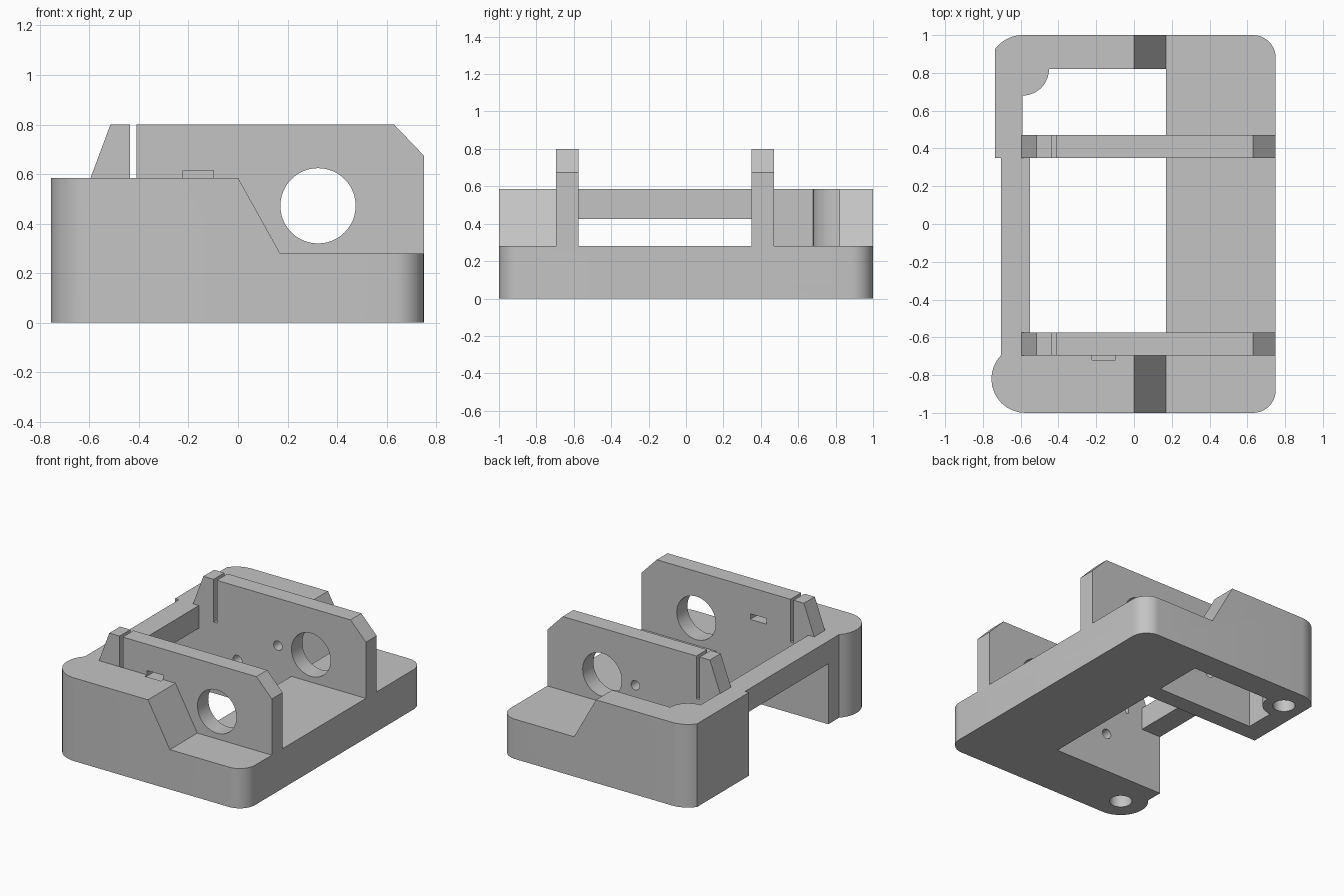
import bpy
from math import sin, cos, radians

cube = bpy.data.objects.get("Cube")
if cube:
    bpy.data.objects.remove(cube, do_unlink=True)

grey = bpy.data.materials.new("plain_grey")
grey.use_nodes = True
colour = (0.55, 0.55, 0.55, 1)
grey.diffuse_color = colour
grey.node_tree.nodes["Principled BSDF"].inputs["Base Color"].default_value = colour


def arc(cx, cy, r, start, end, steps=12):
    angles = [radians(start + (end - start) * i / steps) for i in range(steps + 1)]
    return [(cx + r * cos(a), cy + r * sin(a)) for a in angles]


def prism(name, outline, low, high, axis="z"):
    """Extrude an outline along z (outline in xy) or along y (outline in xz)."""
    def place(p, d):
        return (p[0], p[1], d) if axis == "z" else (p[0], d, p[1])
    n = len(outline)
    verts = [place(p, d) for d in (low, high) for p in outline]
    faces = [tuple(range(n))[::-1], tuple(range(n, 2 * n))]
    faces += [(i, (i + 1) % n, n + (i + 1) % n, n + i) for i in range(n)]
    area = sum(a[0] * b[1] - b[0] * a[1] for a, b in zip(outline, outline[1:] + outline[:1]))
    if (area < 0) != (axis == "y"):
        faces = [f[::-1] for f in faces]
    mesh = bpy.data.meshes.new(name)
    mesh.from_pydata(verts, [], faces)
    mesh.materials.append(grey)
    obj = bpy.data.objects.new(name, mesh)
    bpy.context.collection.objects.link(obj)
    return obj


def rect(x0, x1, y0, y1):
    return [(x0, y0), (x1, y0), (x1, y1), (x0, y1)]


def circle(cx, cy, r):
    return arc(cx, cy, r, 0, 360, 48)[:-1]


# Solid block with rounded corners and bulging screw corner
outline = ([(-0.705, 0.35)] + arc(-0.575, -0.82, 0.18, 136, 270)
           + arc(0.63, -0.88, 0.12, 270, 360) + arc(0.63, 0.88, 0.12, 0, 90)
           + arc(-0.59, 0.82, 0.18, 90, 143.7) + [(-0.735, 0.35)])
body = prism("bracket_body", outline, 0, 0.8)


def cut(shape, low, high, axis="z"):
    cutter = prism("cutter", shape, low, high, axis)
    cutter.hide_render = True
    mod = body.modifiers.new("cut", "BOOLEAN")
    mod.operation, mod.solver, mod.object = "DIFFERENCE", "EXACT", cutter
    graph = bpy.context.evaluated_depsgraph_get()
    result = bpy.data.meshes.new_from_object(body.evaluated_get(graph))
    body.modifiers.clear()
    body.data = result
    bpy.data.objects.remove(cutter, do_unlink=True)


# Stepped top with a ramp, leaving the two upright plates
step = [(-1, 0.585), (0, 0.585), (0.17, 0.28), (1, 0.28), (1, 1), (-1, 1)]
front_plate, rear_plate = (-0.695, -0.575), (0.35, 0.47)
for low, high in ((-1.2, front_plate[0]), (front_plate[1], rear_plate[0]), (rear_plate[1], 1.2)):
    cut(step, low, high, "y")

# Slanted left ends, chamfered right corners
cut([(-1, 0.585), (-0.595, 0.585), (-0.515, 0.8), (-0.44, 1), (-1, 1)], -1.2, 1.2, "y")
cut([(0.63, 0.8), (0.75, 0.675), (0.87, 0.55), (0.95, 1), (0.43, 1)], -1.2, 1.2, "y")

# Central opening, space under the side rail
cut(rect(-0.55, 0.17, front_plate[1], rear_plate[0]), -0.1, 0.9)
cut(rect(-1, -0.5, -0.1, 0.425), front_plate[1], rear_plate[0], "y")

# Rear pocket around the screw boss
cut([(-0.59, 0.47), (0.17, 0.47), (0.17, 0.82)] + arc(-0.59, 0.82, 0.14, 0, -90), -0.1, 0.9)

# Rod holes and narrow slots through both plates
for low, high in (front_plate, rear_plate):
    cut(circle(0.323, 0.472, 0.152), low - 0.02, high + 0.02, "y")
    cut(rect(-0.435, -0.41, 0.5, 1), low, high + 0.02, "y")

# Small plate holes and the flat slit
cut(circle(0.065, 0.467, 0.033), 0.33, 0.49, "y")
cut(circle(-0.25, 0.28, 0.035), 0.33, 0.49, "y")
cut(circle(-0.25, 0.28, 0.035), -0.7, -0.55, "y")
cut(rect(-0.222, -0.098, 0.575, 0.615), -0.72, -0.55, "y")

# Blind screw holes from below
for x, y in ((-0.575, -0.82), (-0.59, 0.82)):
    cut(circle(x, y, 0.073), -0.1, 0.45)

bpy.ops.object.select_all(action="DESELECT")
body.select_set(True)
bpy.context.view_layer.objects.active = body
bpy.ops.object.shade_smooth_by_angle(angle=radians(30))
